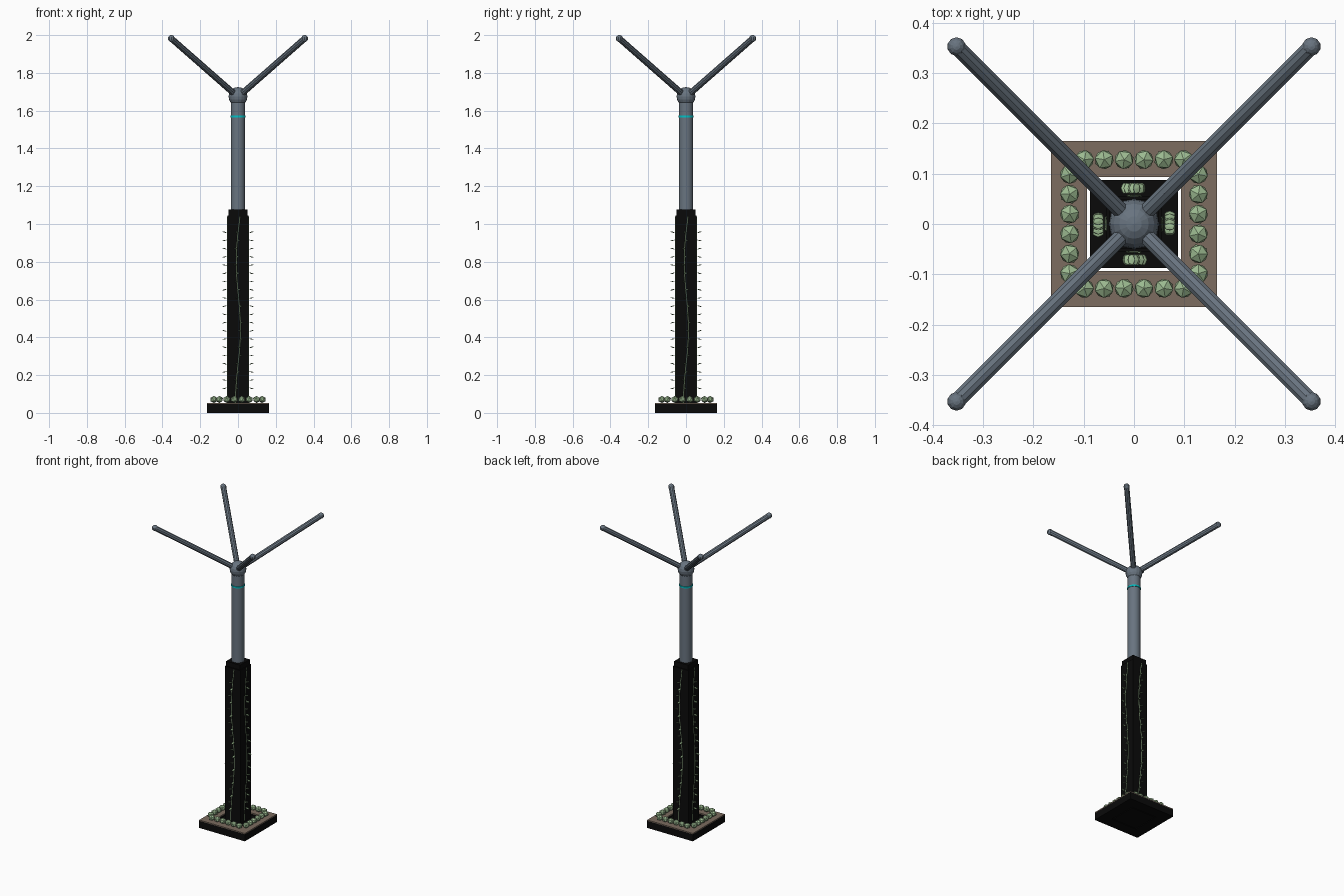
import bpy, bmesh, math
from mathutils import Vector, Matrix

if "Cube" in bpy.data.objects:
    bpy.data.objects.remove(bpy.data.objects["Cube"])


def material(name, rgb):
    m = bpy.data.materials.new(name)
    m.diffuse_color = (*rgb, 1)
    m.use_nodes = True
    m.node_tree.nodes["Principled BSDF"].inputs["Base Color"].default_value = m.diffuse_color
    return m


BLACK = material("black", (0.003, 0.003, 0.003))
GREY = material("slate grey", (0.14, 0.175, 0.215))
BROWN = material("soil brown", (0.20, 0.15, 0.115))
GREEN = material("leaf green", (0.33, 0.49, 0.28))
CYAN = material("cyan", (0.0, 0.55, 0.58))


def finish(name, bm, mat):
    me = bpy.data.meshes.new(name)
    bm.to_mesh(me)
    bm.free()
    me.materials.append(mat)
    ob = bpy.data.objects.new(name, me)
    bpy.context.collection.objects.link(ob)
    return ob


def block(name, half, z0, z1, mat):
    bm = bmesh.new()
    bmesh.ops.create_cube(bm, size=1, matrix=Matrix.Translation((0, 0, (z0 + z1) / 2))
                          @ Matrix.Diagonal((2 * half, 2 * half, z1 - z0, 1)))
    return finish(name, bm, mat)


def square_ring(name, outer, inner, z0, z1, mat):
    bm = bmesh.new()
    corners = [(-1, -1), (1, -1), (1, 1), (-1, 1)]
    loops = [[bm.verts.new((x * r, y * r, z)) for x, y in corners]
             for r, z in ((outer, z0), (outer, z1), (inner, z1), (inner, z0))]
    for k in range(4):
        a, b = loops[k], loops[(k + 1) % 4]
        for i in range(4):
            j = (i + 1) % 4
            bm.faces.new((a[i], a[j], b[j], b[i]))
    return finish(name, bm, mat)


def rod(name, p, q, radius, sides, mat):
    p, q = Vector(p), Vector(q)
    bm = bmesh.new()
    rot = (q - p).to_track_quat('Z', 'Y').to_matrix().to_4x4()
    bmesh.ops.create_cone(bm, cap_ends=True, segments=sides, radius1=radius, radius2=radius,
                          depth=(q - p).length, matrix=Matrix.Translation((p + q) / 2) @ rot)
    return finish(name, bm, mat)


def ball(name, centre, radius, u, v, mat):
    bm = bmesh.new()
    bmesh.ops.create_uvsphere(bm, u_segments=u, v_segments=v, radius=radius,
                              matrix=Matrix.Translation(centre))
    return finish(name, bm, mat)


# Planter frame, soil and the foot plate with a narrow gap around it
square_ring("planter", 0.165, 0.093, 0, 0.046, BLACK)
square_ring("soil", 0.165, 0.093, 0.046, 0.052, BROWN)
block("foot_plate", 0.088, 0, 0.04, BLACK)

# Square lower column with a narrower collar
block("column", 0.055, 0.04, 1.045, BLACK)
block("column_collar", 0.05, 1.045, 1.077, BLACK)

# Round mast, light ring and hub
mast = rod("mast", (0, 0, 1.07), (0, 0, 1.66), 0.038, 20, GREY)
rod("light_ring", (0, 0, 1.565), (0, 0, 1.575), 0.041, 20, CYAN)
ball("hub", (0, 0, 1.675), 0.05, 16, 10, GREY)

# Four diagonal arms with rounded tips
for sx in (-1, 1):
    for sy in (-1, 1):
        tip = (sx * 0.353, sy * 0.353, 1.982)
        rod("arm", (sx * 0.026, sy * 0.026, 1.695), tip, 0.0165, 10, GREY)
        ball("arm_tip", tip, 0.0185, 10, 8, GREY)


def sway(z):
    return 0.013 * math.sin(2 * math.pi * (z - 0.12) / 0.75 - 1.1) + 0.012 * max(0, z - 0.5)


for side in range(4):
    turn = Matrix.Rotation(side * math.pi / 2, 4, 'Z')

    # Row of shrubs along this side of the planter
    bm = bmesh.new()
    for i in range(6):
        bmesh.ops.create_icosphere(
            bm, subdivisions=1, radius=0.021,
            matrix=turn @ Matrix.Translation(((i - 2.5) * 0.0395, -0.128, 0.071))
            @ Matrix.Diagonal((1, 1, 0.9, 1)) @ Matrix.Rotation(i * 0.9, 4, 'Z'))
    finish("shrubs", bm, GREEN)

    # Climbing stem
    curve = bpy.data.curves.new("vine_stem", 'CURVE')
    curve.dimensions = '3D'
    curve.bevel_depth = 0.0025
    curve.bevel_resolution = 0
    spline = curve.splines.new('POLY')
    spline.points.add(20)
    for i, pt in enumerate(spline.points):
        z = 0.05 + i * 0.0495
        pt.co = (*(turn @ Vector((sway(z), -0.056, z))), 1)
    curve.materials.append(GREEN)
    bpy.context.collection.objects.link(bpy.data.objects.new("vine_stem", curve))

    # Thin leaves pointing outward from the stem
    bm = bmesh.new()
    for i in range(20):
        z = 0.13 + i * 0.0435
        bmesh.ops.create_icosphere(
            bm, subdivisions=1, radius=0.012,
            matrix=turn @ Matrix.Translation((sway(z) + 0.006 * (-1) ** i, -0.071, z))
            @ Matrix.Rotation(0.25 * (-1) ** i, 4, 'X')
            @ Matrix.Diagonal((0.7, 1.05, 0.22, 1)))
    finish("vine_leaves", bm, GREEN)

# Smooth only the mast sides
bpy.context.view_layer.objects.active = mast
mast.select_set(True)
bpy.ops.object.shade_smooth_by_angle(angle=math.radians(30))
